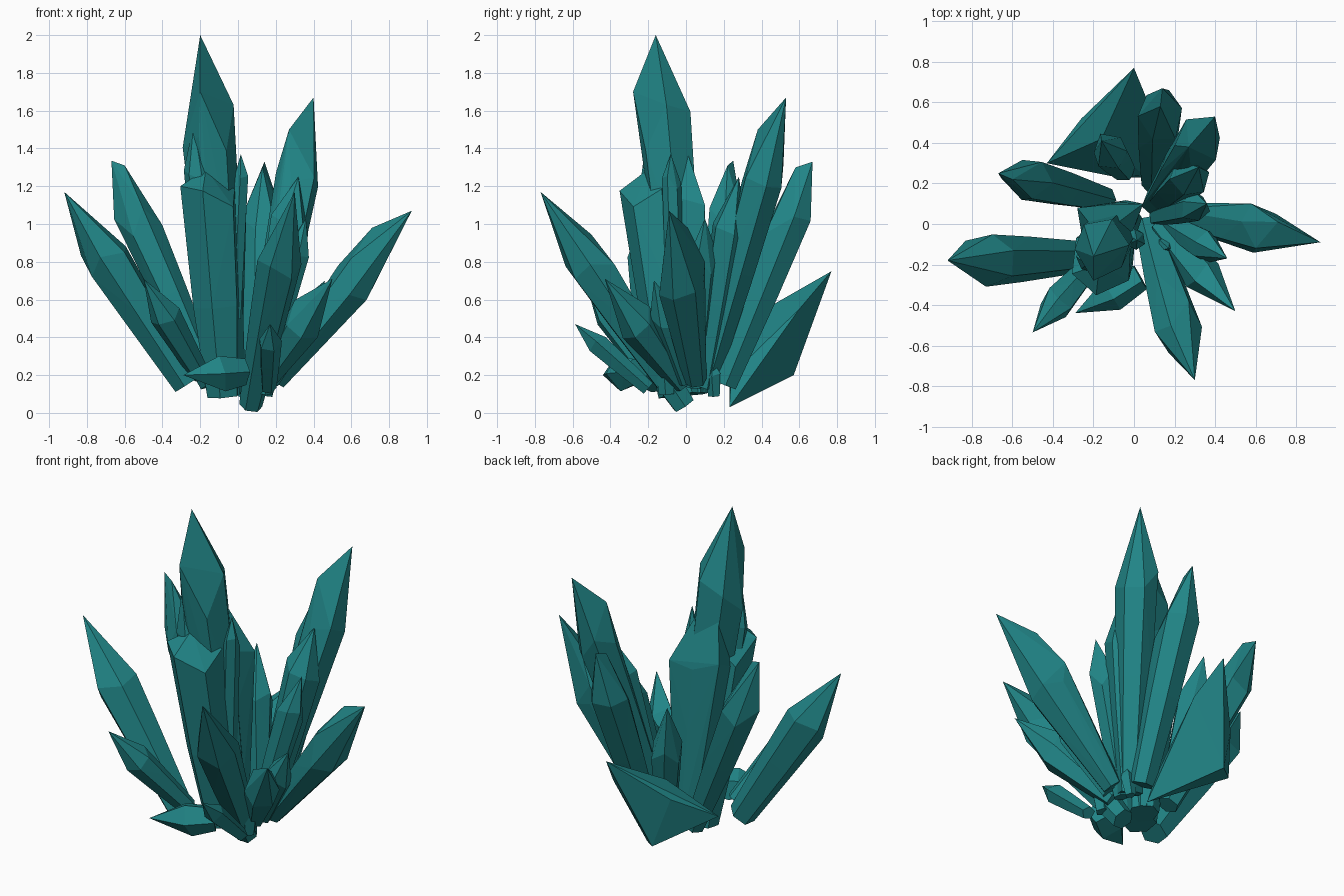
import bpy, bmesh, math, random
from mathutils import Vector

if "Cube" in bpy.data.objects:
    bpy.data.objects.remove(bpy.data.objects["Cube"])

random.seed(4)
teal = bpy.data.materials.new("teal_crystal")
teal.diffuse_color = (0.015, 0.235, 0.242, 1)
teal.use_nodes = True
teal.node_tree.nodes["Principled BSDF"].inputs["Base Color"].default_value = teal.diffuse_color


def hull(name, points):
    """Flat-faced convex shard around a handful of points."""
    bm = bmesh.new()
    for p in points:
        bm.verts.new((p[0], p[1], max(p[2], 0.0)))
    bmesh.ops.convex_hull(bm, input=bm.verts[:])
    loose = [v for v in bm.verts if not v.link_faces]
    bmesh.ops.delete(bm, geom=loose, context='VERTS')
    bmesh.ops.recalc_face_normals(bm, faces=bm.faces[:])
    me = bpy.data.meshes.new(name)
    bm.to_mesh(me)
    bm.free()
    me.materials.append(teal)
    ob = bpy.data.objects.new(name, me)
    bpy.context.collection.objects.link(ob)


def crystal(name, base, tip, r0, r1, t=0.68, sides=6, extra=()):
    """Tapered prism that widens to an uneven shoulder, then runs to a point.
    Extra points blunt or skew the tip."""
    base, tip = Vector(base), Vector(tip)
    axis = tip - base
    u = axis.cross(Vector((0.3, 1, 0.1))).normalized()
    w = axis.cross(u).normalized()
    phase = random.random() * math.tau
    pts = [tip, *extra]
    for i in range(sides):
        a = phase + math.tau * i / sides
        d = u * math.cos(a) + w * math.sin(a)
        k = random.uniform(0.95, 1.1)
        top = t + random.uniform(-0.07, 0.07)
        pts.append(base + d * r0 * k)
        pts.append(base + axis * 0.4 + d * (0.35 * r0 + 0.65 * r1) * k)
        pts.append(base + axis * top + d * r1 * k)
    hull(name, pts)


# Central spire with the shorter crystals fused to it
crystal("main_spire", (-.04, .02, .10), (-.20, -.16, 2.0), .08, .145, .74,
        extra=[(-.20, -.28, 1.70)])
crystal("front_spire", (-.08, -.05, .09), (-.17, -.20, 1.29), .09, .155, .88)
crystal("rear_spire", (-.05, .05, .10), (-.17, -.06, 1.58), .07, .125, .66,
        extra=[(.045, .10, 1.10), (-.28, .08, 1.15)])
crystal("spire_left_spur", (-.16, -.10, .60), (-.235, -.20, 1.53), .06, .07, .75)
crystal("spire_right_spur", (-.03, -.05, .50), (.015, -.08, 1.37), .05, .05, .8)

# Large outward-leaning crystals
crystal("left_crystal", (-.27, -.16, .15), (-.92, -.18, 1.17), .08, .13, .66)
crystal("front_crystal", (.07, -.01, .04), (.30, -.77, 1.17), .06, .115, .68)
crystal("right_crystal", (.20, .05, .17), (.92, -.09, 1.07), .06, .12, .60,
        extra=[(.71, .01, .98), (.58, .10, .80)])
crystal("back_left_crystal", (-.14, .12, .15), (-.67, .25, 1.335), .06, .11, .74,
        extra=[(-.60, .22, 1.31)])
crystal("back_right_crystal", (.11, .10, .14), (.40, .53, 1.67), .07, .115, .72,
        extra=[(.27, .38, 1.50)])
crystal("back_crystal", (.11, .20, .15), (.14, .67, 1.33), .07, .11, .7,
        extra=[(.13, .58, 1.30)])

# Secondary crystals between the large ones
crystal("back_right_companion", (.12, .10, .14), (.32, .28, 1.25), .06, .10, .74)
crystal("right_upright", (.12, .04, .14), (.36, .10, 1.03), .05, .075, .72)
crystal("front_right_crystal", (.13, -.02, .15), (.50, -.43, .71), .05, .10, .62)
crystal("right_low_crystal", (.17, 0, .17), (.46, -.17, .70), .05, .08, .62)
crystal("front_left_crystal", (-.20, -.19, .20), (-.50, -.535, .71), .05, .08, .62)
crystal("rear_inner_crystal", (-.05, .27, .20), (-.16, .41, .98), .06, .09, .62)

# Low shards round the foot
crystal("front_low_shard", (.03, -.26, .22), (-.29, -.44, .20), .07, .095, .4, 5)
crystal("loose_shard", (.16, -.20, .13), (.17, -.587, .47), .04, .06, .7, 5)
crystal("foot_shard", (.14, -.10, .10), (.17, -.12, .39), .04, .05, .6, 5)
crystal("foot_shard_back", (.15, .15, .09), (.18, .14, .28), .03, .04, .6, 5)

# Broad slab leaning out at the back
hull("back_slab", [
    (.10, .23, .03), (-.17, .57, .20), (-.43, .30, .35), (0, .77, .75),
    (-.16, .42, .55), (-.26, .52, .49), (.07, .60, .55), (.05, .24, .20),
    (-.08, .23, .22)])
